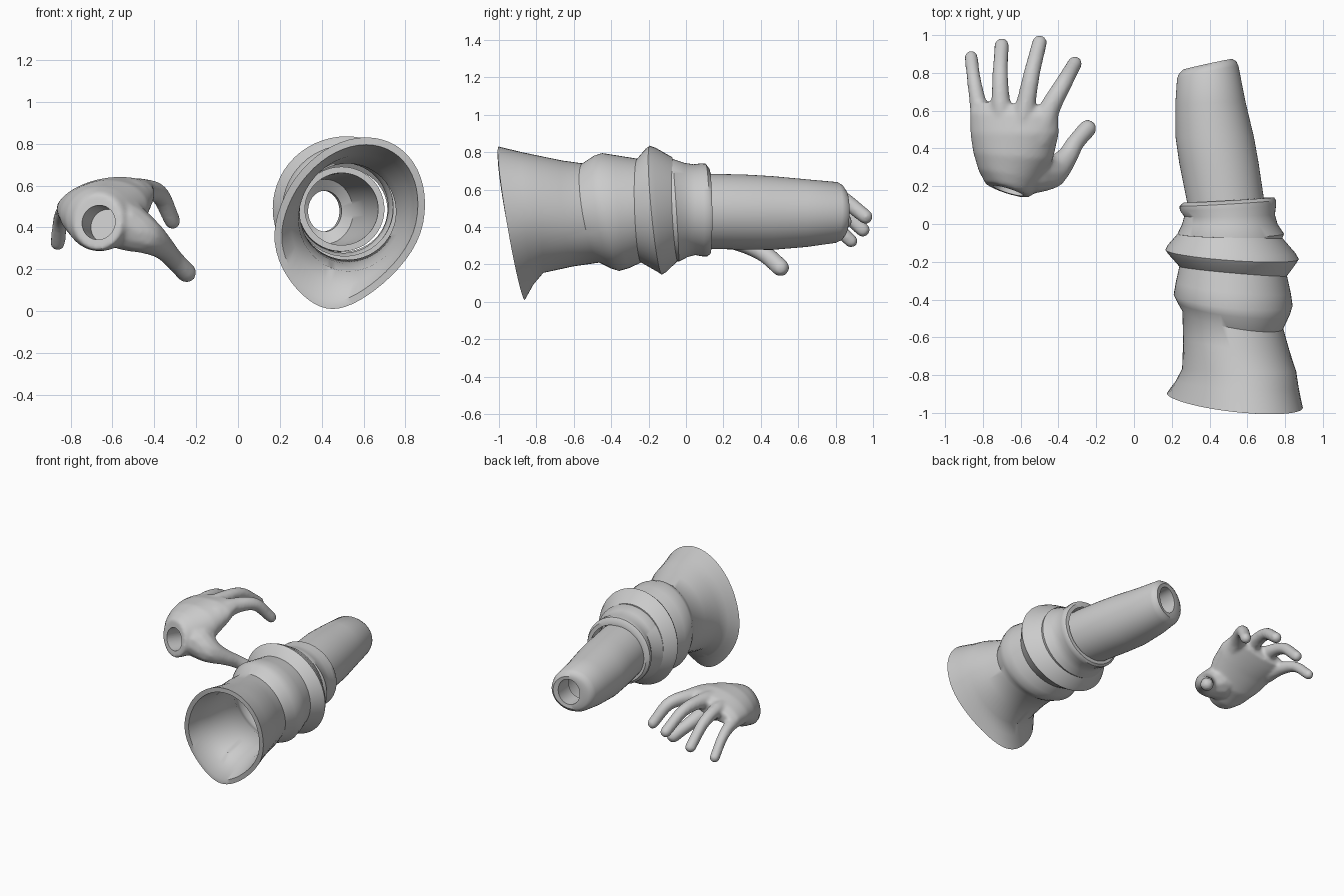
import bpy, bmesh
from math import sin, cos, pi
from mathutils import Vector, Matrix

SIDES = 56


def ring(xl, xr, zb, zt, yl, yr, yb, yt, point=0.0, skew=0.0, inset=0.0, roll=0.0):
    """Tilted oval given by its extents and the y of its left, right, bottom and top."""
    cx, cz = (xl + xr) / 2, (zb + zt) / 2
    rx, rz = (xr - xl) / 2 - inset, (zt - zb) / 2 - inset
    y0 = (yl + yr + yb + yt) / 4
    pts = []
    for i in range(SIDES):
        c, s = cos(2 * pi * i / SIDES), sin(2 * pi * i / SIDES)
        k = 1 - point * s * s if s < 0 else 1
        dx, dz = rx * c * k + skew * s, rz * s
        y = y0 + (yr - yl) / 2 * c + (yt - yb) / 2 * s
        pts.append(Vector((cx + dx * cos(roll) - dz * sin(roll), y,
                           cz + dx * sin(roll) + dz * cos(roll))))
    return pts


def loft(bm, rings, closed):
    vs = [[bm.verts.new(p) for p in r] for r in rings]
    n = len(vs)
    for a in range(n if closed else n - 1):
        A, B = vs[a], vs[(a + 1) % n]
        for i in range(SIDES):
            j = (i + 1) % SIDES
            bm.faces.new((A[i], A[j], B[j], B[i]))
    if not closed:
        bm.faces.new(vs[0])
        bm.faces.new(vs[-1])


def finish(name, bm):
    bmesh.ops.recalc_face_normals(bm, faces=bm.faces)
    me = bpy.data.meshes.new(name)
    bm.to_mesh(me)
    bm.free()
    ob = bpy.data.objects.new(name, me)
    bpy.context.collection.objects.link(ob)
    return ob


def smooth(ob, angle=0.7):
    bpy.ops.object.select_all(action='DESELECT')
    ob.select_set(True)
    bpy.context.view_layer.objects.active = ob
    bpy.ops.object.shade_smooth_by_angle(angle=angle)


def shell(name, rows, wall):
    """Hollow tube: outer rings out, inset rings back."""
    bm = bmesh.new()
    loft(bm, [ring(*r) for r in rows] +
         [ring(*r, *[0] * (10 - len(r)), wall) for r in reversed(rows)], True)
    ob = finish(name, bm)
    smooth(ob)
    return ob


# Wide sleeve with folds and a pointed flared opening
sleeve = shell("sleeve", [
    (.18, .885, .01, .83, -.91, -.96, -.86, -1.0, .27, .08),
    (.225, .868, .09, .80, -.83, -.86, -.82, -.88, .15, .05),
    (.256, .857, .155, .78, -.77, -.78, -.76, -.78, .06, .03),
    (.26, .82, .19, .755, -.60, -.66, -.60, -.66),
    (.256, .79, .21, .74, -.46, -.555, -.46, -.55),
    (.228, .825, .178, .782, -.41, -.48, -.40, -.49),
    (.21, .84, .165, .795, -.37, -.43, -.36, -.45),
    (.222, .83, .18, .782, -.30, -.36, -.31, -.37),
    (.24, .81, .21, .765, -.215, -.265, -.25, -.27),
    (.18, .86, .158, .82, -.15, -.20, -.155, -.22),
    (.166, .873, .145, .835, -.13, -.18, -.135, -.20),
    (.18, .855, .16, .822, -.105, -.15, -.11, -.165),
    (.23, .775, .22, .772, -.05, -.06, -.045, -.075)], .035)

# Inner cuff
cuff = shell("cuff", [
    (.25, .77, .235, .75, -.12, -.12, -.11, -.13),
    (.226, .794, .215, .765, -.06, -.05, -.04, -.075),
    (.255, .76, .24, .743, .01, .01, .0, -.02),
    (.266, .746, .25, .735, .05, .06, .04, .03),
    (.243, .752, .243, .74, .075, .10, .085, .075),
    (.241, .752, .243, .738, .095, .125, .115, .105),
    (.262, .742, .256, .712, .112, .14, .13, .125)], .028)

# Forearm: hollow, tapering, with a round socket in its end
arm_rows = [
    (.29, .70, .285, .69, -.04, -.04, -.04, -.04),
    (.28, .69, .283, .685, .12, .12, .12, .12),
    (.24, .66, .279, .68, .32, .32, .32, .32),
    (.22, .635, .278, .672, .46, .46, .46, .46),
    (.219, .59, .293, .655, .64, .65, .64, .64),
    (.228, .553, .315, .64, .77, .835, .80, .81),
    (.24, .542, .328, .625, .795, .858, .83, .835),
    (.262, .52, .35, .60, .812, .868, .85, .855)]
bm = bmesh.new()
loft(bm, [ring(*r) for r in arm_rows] + [
    ring(.325, .485, .38, .575, .828, .862, .845, .85),
    ring(.335, .495, .38, .575, .70, .72, .71, .71),
    ring(.28, .55, .32, .63, .66, .68, .67, .67)] +
    [ring(*r, 0, 0, .03) for r in reversed(arm_rows[:4])], True)
smooth(finish("forearm", bm))

# Hand: lofted palm plus fingers made of swept balls, fused by remeshing
bm = bmesh.new()
palm = [  # centre, half width, half height, y slope over x and z, roll
    ((-.672, .178, .425), .115, .132, -.31, .15, 0),
    ((-.668, .20, .43), .132, .142, -.31, .12, 0),
    ((-.66, .25, .44), .163, .155, -.2, .1, .05),
    ((-.64, .36, .475), .212, .15, -.08, 0, .15),
    ((-.632, .48, .52), .238, .115, 0, 0, .2),
    ((-.635, .58, .54), .238, .08, -.05, 0, .22),
    ((-.64, .635, .54), .205, .05, -.08, 0, .22)]
loft(bm, [ring(c[0] - w, c[0] + w, c[2] - h, c[2] + h, c[1] - a * w, c[1] + a * w,
               c[1] - b * h, c[1] + b * h, roll=r) for c, w, h, a, b, r in palm], False)


def digit(points, steps=14):
    """Balls along a smooth curve; each point is x, y, z, radius."""
    P = [Vector(p) for p in points]
    P = [2 * P[0] - P[1]] + P + [2 * P[-1] - P[-2]]
    for k in range(1, len(P) - 2):
        a, b, c, d = P[k - 1:k + 3]
        for i in range(steps + 1):
            t = i / steps
            q = .5 * (2 * b + (c - a) * t + (2 * a - 5 * b + 4 * c - d) * t * t
                      + (3 * b - a - 3 * c + d) * t ** 3)
            bmesh.ops.create_icosphere(bm, subdivisions=2, radius=q[3] + .003,
                                       matrix=Matrix.Translation(q[:3]))


digit([(-.80, .50, .48, .065), (-.822, .62, .475, .046), (-.847, .76, .435, .036), (-.862, .882, .325, .034)])
digit([(-.69, .50, .53, .07), (-.705, .64, .555, .05), (-.708, .80, .515, .04), (-.70, .945, .385, .037)])
digit([(-.60, .48, .55, .08), (-.575, .62, .585, .053), (-.54, .80, .57, .042), (-.50, .96, .455, .038)])
digit([(-.50, .46, .55, .08), (-.452, .60, .575, .056), (-.375, .74, .555, .044), (-.313, .85, .43, .037)])
digit([(-.54, .28, .41, .12), (-.44, .275, .36, .085), (-.362, .345, .305, .056),
       (-.31, .43, .25, .046), (-.246, .505, .183, .046)])
hand = finish("hand", bm)

# Round socket cut into the wrist
bm = bmesh.new()
axis = Vector((.31, .95, -.14)).normalized()
rot = axis.to_track_quat('Z', 'Y').to_matrix().to_4x4()
bmesh.ops.create_cone(bm, cap_ends=True, segments=40, radius1=.083, radius2=.083, depth=.3,
                      matrix=Matrix.Translation((-.67, .165, .425)) @ rot)
cutter = finish("socket_cutter", bm)
cutter.hide_render = True

m = hand.modifiers.new("fuse", 'REMESH')
m.mode = 'VOXEL'
m.voxel_size = .011
m = hand.modifiers.new("soften", 'SMOOTH')
m.factor, m.iterations = .5, 8
m = hand.modifiers.new("socket", 'BOOLEAN')
m.operation, m.object, m.solver = 'DIFFERENCE', cutter, 'EXACT'
bpy.context.view_layer.objects.active = hand
for name in ("fuse", "soften", "socket"):
    bpy.ops.object.modifier_apply(modifier=name)
bpy.data.objects.remove(cutter)
smooth(hand)
